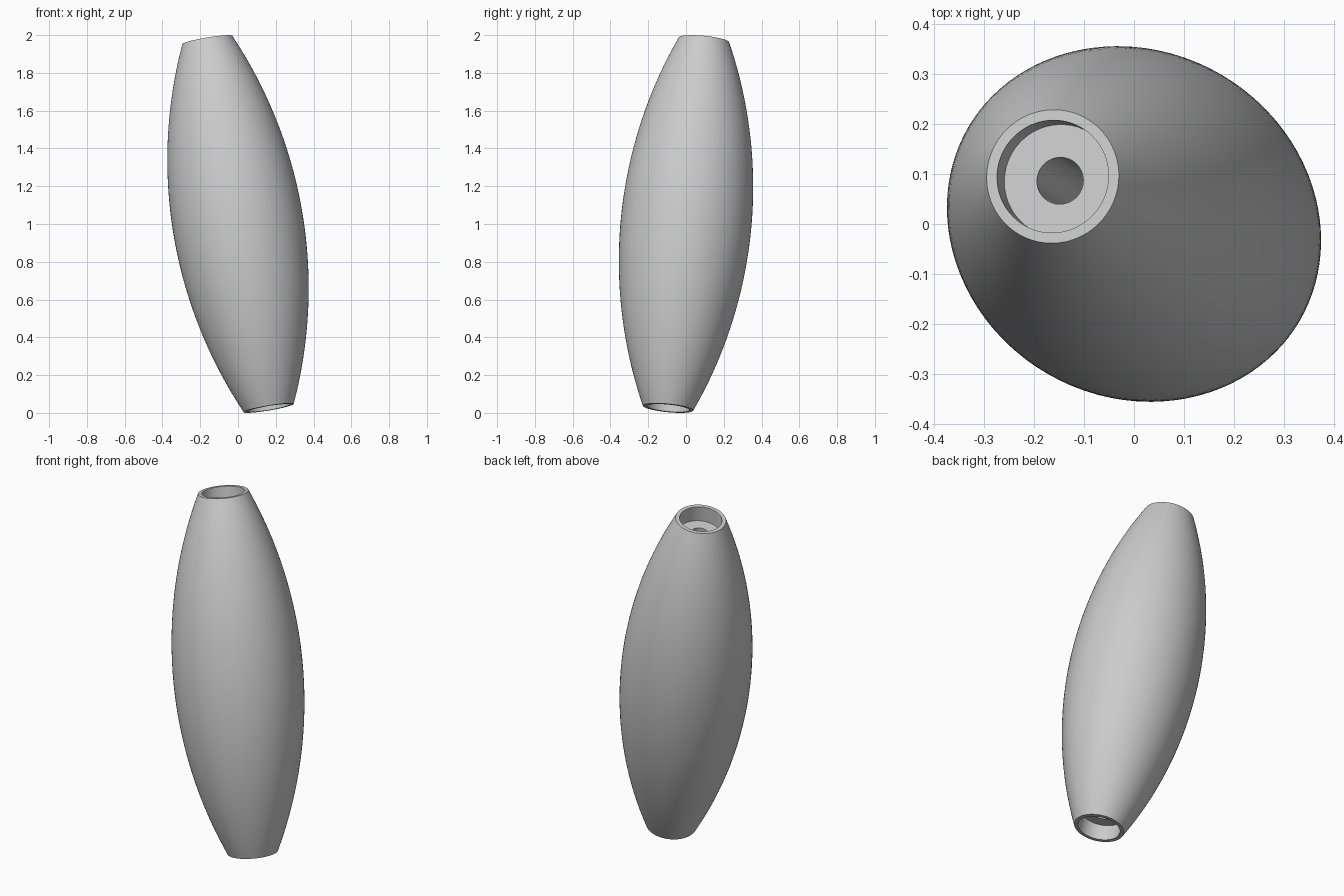
import bpy, bmesh, math
from mathutils import Vector

if "Cube" in bpy.data.objects:
    bpy.data.objects.remove(bpy.data.objects["Cube"], do_unlink=True)

HALF = 0.9925        # half length along the axis
R_MID, R_END = 0.346, 0.134
R_BORE, R_HOLE = 0.113, 0.047
DEPTH = 0.09         # depth of the socket at each end
SEGMENTS, STEPS = 96, 48

grey = bpy.data.materials.new("plain grey")
grey.use_nodes = True
colour = (0.6, 0.6, 0.6, 1)
grey.diffuse_color = colour
grey.node_tree.nodes["Principled BSDF"].inputs["Base Color"].default_value = colour

# Bulging outer side: a circular arc from end to end
sag = R_MID - R_END
arc = (HALF ** 2 + sag ** 2) / (2 * sag)
profile = []
for i in range(STEPS + 1):
    z = -HALF + 2 * HALF * i / STEPS
    profile.append((R_MID - arc + math.sqrt(arc ** 2 - z ** 2), z))

# Rim, socket and narrow hole right through, then the other socket
floor = HALF - DEPTH
profile += [(R_BORE, HALF), (R_BORE, floor), (R_HOLE, floor),
            (R_HOLE, -floor), (R_BORE, -floor), (R_BORE, -HALF)]

# Turn the closed profile round the axis
bm = bmesh.new()
verts = [bm.verts.new((r, 0, z)) for r, z in profile]
edges = [bm.edges.new((v, verts[(i + 1) % len(verts)])) for i, v in enumerate(verts)]
bmesh.ops.spin(bm, geom=verts + edges, cent=(0, 0, 0), axis=(0, 0, 1),
               angle=math.tau, steps=SEGMENTS, use_merge=True)
bmesh.ops.remove_doubles(bm, verts=bm.verts, dist=1e-5)
bmesh.ops.recalc_face_normals(bm, faces=bm.faces)
mesh = bpy.data.meshes.new("spindle_body")
bm.to_mesh(mesh)
bm.free()
mesh.materials.append(grey)

# Lean the body towards the back right
body = bpy.data.objects.new("spindle_body", mesh)
bpy.context.collection.objects.link(body)
axis = Vector((-0.325, 0.19, 1.949))
body.rotation_euler = axis.to_track_quat('Z', 'Y').to_euler()
body.location = (0, 0, 1)

bpy.context.view_layer.objects.active = body
body.select_set(True)
bpy.ops.object.shade_smooth_by_angle(angle=math.radians(30))
